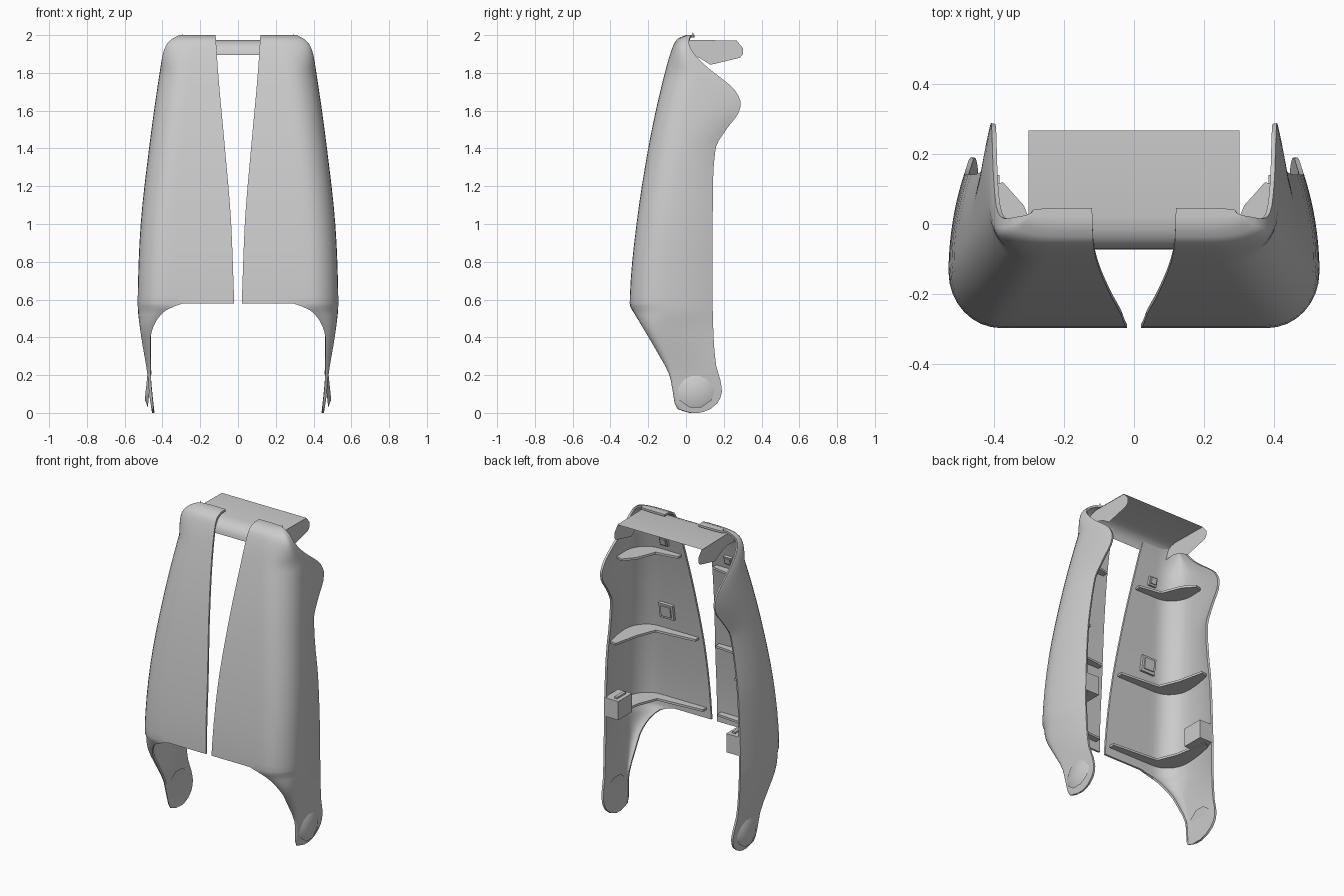
import bpy, bmesh, math
from mathutils import Matrix

if "Cube" in bpy.data.objects:
    bpy.data.objects.remove(bpy.data.objects["Cube"])

# Silhouette curves of the right-hand shell: (height, value)
INNER = [(0, .445), (.2, .462), (.4, .463), (.45, .45), (.5, .425), (.55, .37), (.5799, .29)]
GAP = [(.58, .02), (1.0, .036), (1.4, .069), (1.8, .105), (2.02, .12)]
OUTER = [(0, .455), (.1, .47), (.2, .479), (.3, .495), (.4, .512), (.58, .531), (.8, .526), (1.0, .515),
         (1.4, .471), (1.8, .415), (1.9, .398), (1.95, .378), (1.98, .35), (2.0, .31), (2.02, .29)]
FRONT = [(0, .02), (.02, -.045), (.05, -.06), (.1, -.068), (.2, -.088), (.3, -.14), (.4, -.198), (.5, -.257),
         (.58, -.298), (.7, -.293), (1.0, -.262), (1.4, -.2), (1.8, -.112), (1.95, -.065), (1.98, -.045),
         (2.0, 0), (2.02, .046)]
BACK = [(0, .07), (.015, .12), (.05, .165), (.11, .19), (.16, .185), (.25, .16), (.4, .146), (.6, .141),
        (1.2, .142), (1.4, .157), (1.5, .213), (1.6, .283), (1.64, .29), (1.7, .265), (1.75, .215),
        (1.8, .15), (1.86, .08), (1.92, .03), (1.96, .015), (2.0, .025), (2.02, .035)]
BACK_X = [(0, .455), (.1, .466), (.3, .483), (.58, .487), (1.0, .475), (1.3, .443), (1.63, .41),
          (1.8, .403), (1.9, .393), (1.95, .376), (1.98, .349), (2.0, .31), (2.02, .29)]


def curve(pts, t):
    """Monotone cubic interpolation."""
    if t <= pts[0][0]:
        return pts[0][1]
    if t >= pts[-1][0]:
        return pts[-1][1]
    d = [(b[1] - a[1]) / (b[0] - a[0]) for a, b in zip(pts, pts[1:])]
    m = [d[0]] + [0 if a * b <= 0 else 2 * a * b / (a + b) for a, b in zip(d, d[1:])] + [d[-1]]
    for i in range(len(d)):
        if t <= pts[i + 1][0]:
            h = pts[i + 1][0] - pts[i][0]
            s = (t - pts[i][0]) / h
            return (pts[i][1] * (1 + 2 * s) * (1 - s) ** 2 + m[i] * h * s * (1 - s) ** 2
                    + pts[i + 1][1] * s * s * (3 - 2 * s) + m[i + 1] * h * s * s * (s - 1))


NF, NC, NS = 8, 8, 10


def section(t):
    """Plan outline at one height: flat front, round corner, side."""
    gap, xo, yf = curve(GAP, t), curve(OUTER, t), curve(FRONT, t)
    xb, yb = curve(BACK_X, t), curve(BACK, t)
    lo = curve(INNER, t) if t < .58 else gap
    rx = min(.15, xo - lo, (xo - gap) * .6)
    ry = max(-.02, min(.16, .6 * (yb - yf)))
    if t < .58:
        ry = min(ry, rx * 1.2)
    pts = [(max(lo, gap + (xo - rx - gap) * i / NF), yf) for i in range(NF + 1)]
    for i in range(1, NC + 1):
        a = math.pi / 2 * i / NC
        pts.append((xo - rx + rx * math.sin(a), yf + ry * (1 - math.cos(a))))
    for i in range(1, NS + 1):
        s = i / NS
        pts.append((xo - (xo - xb) * s * s, yf + ry + (yb - yf - ry) * s))
    return pts


def finish(bm, name, thick=0, mirror=True):
    me = bpy.data.meshes.new(name)
    bm.to_mesh(me)
    bm.free()
    ob = bpy.data.objects.new(name, me)
    bpy.context.collection.objects.link(ob)
    if thick:
        mod = ob.modifiers.new("thickness", 'SOLIDIFY')
        mod.thickness, mod.offset = thick, -1
    if mirror:
        ob.modifiers.new("mirror", 'MIRROR').use_mirror_merge = False
    bpy.ops.object.select_all(action='DESELECT')
    ob.select_set(True)
    bpy.context.view_layer.objects.active = ob
    bpy.ops.object.convert(target='MESH')
    bpy.ops.object.shade_smooth_by_angle(angle=math.radians(35))
    return ob


def prism(name, pts, z, h):
    bm = bmesh.new()
    f = bm.faces.new([bm.verts.new((x, y, z)) for x, y in pts])
    r = bmesh.ops.extrude_face_region(bm, geom=[f])
    bmesh.ops.translate(bm, vec=(0, 0, h), verts=[v for v in r['geom'] if isinstance(v, bmesh.types.BMVert)])
    bmesh.ops.recalc_face_normals(bm, faces=bm.faces)
    return finish(bm, name)


def box(name, c, size, tilt=0):
    bm = bmesh.new()
    m = Matrix.Translation(c) @ Matrix.Rotation(tilt, 4, 'X') @ Matrix.Diagonal((*size, 1))
    bmesh.ops.create_cube(bm, size=1, matrix=m)
    return finish(bm, name)


# Side shells with legs
levels = [0, .008, .02, .05, .08, .11, .14, .17, .2, .25, .3, .35, .4, .43, .46, .49, .52, .545, .565, .5799, .58]
levels += [.62, .7] + [.8 + .1 * i for i in range(6)] + [1.35 + .03 * i for i in range(19)]
levels += [1.92, 1.94, 1.96, 1.975, 1.985, 1.993, 2.0, 2.01, 2.02]
bm = bmesh.new()
grid = [[bm.verts.new((x, y, min(t, 2.0))) for x, y in section(t)] for t in levels]
for r, (low, up) in enumerate(zip(grid, grid[1:])):
    for i in range(NF + NC + NS):
        if levels[r] < .58 and (low[i].co - low[i + 1].co).length < 1e-5:
            continue
        bm.faces.new((low[i], low[i + 1], up[i + 1], up[i]))
bmesh.ops.remove_doubles(bm, verts=bm.verts, dist=.0004)
bmesh.ops.delete(bm, geom=[v for v in bm.verts if not v.link_faces], context='VERTS')
finish(bm, "side_shell", .013)

# Faceted pivot bosses on the legs
bm = bmesh.new()
bmesh.ops.create_cone(bm, cap_ends=True, segments=10, radius1=.105, radius2=.065, depth=.02,
                      matrix=Matrix.Translation((.477, .05, .13)) @ Matrix.Rotation(math.radians(84), 4, 'Y'))
finish(bm, "leg_boss")

# Horizontal inner ribs
for z in (.635, 1.1, 1.66):
    sec = section(z)
    outer = [(x - .008, y + .008) for x, y in sec]
    outer[0] = (sec[0][0] + .03, outer[0][1])
    outer = [outer[0]] + outer[NF:-1]
    xo, yf, yb = curve(OUTER, z), curve(FRONT, z), min(curve(BACK, z), .15)
    outer = [p for p in outer if p[1] < yb - .03]
    inner = [(outer[-1][0] - .05, yb - .03), (xo - .12, yf + .2), (xo - .17, yf + .075), (outer[0][0], yf + .05)]
    prism("inner_rib", outer + inner, z, .014)

# Clip box and square pads inside each shell
box("clip_box", (.435, .07, .70), (.1, .14, .12))
box("clip_slot", (.42, .07, .765), (.02, .09, .012))
for x, z, s in ((.28, 1.24, .1), (.23, 1.74, .055)):
    y = curve(FRONT, z) + .02
    tilt = math.atan2(curve(FRONT, z - .05) - curve(FRONT, z + .05), .1)
    box("pad_base", (x, y, z), (s, .02, s), tilt)
    box("pad_top", (x, y + .012, z), (s * .7, .012, s * .7), tilt)

# Bent top plate joining the shells
roof = [(-.073, 1.895), (-.07, 1.917), (-.06, 1.938), (-.043, 1.955), (-.018, 1.968), (.02, 1.975), (.268, 1.971)]
bm = bmesh.new()
rows = [[bm.verts.new((x, y, z)) for x in (-.302, .302)] for y, z in roof]
for a, b in zip(rows, rows[1:]):
    bm.faces.new((a[0], a[1], b[1], b[0]))
finish(bm, "top_plate", mirror=False)

# End flaps of the top plate
flap = roof + [(.302, 1.93), (.302, 1.9), (.285, 1.88), (.13, 1.843), (.07, 1.88), (0, 1.9)]
bm = bmesh.new()
bm.faces.new([bm.verts.new((.299, y, z)) for y, z in flap])
finish(bm, "plate_flap")
